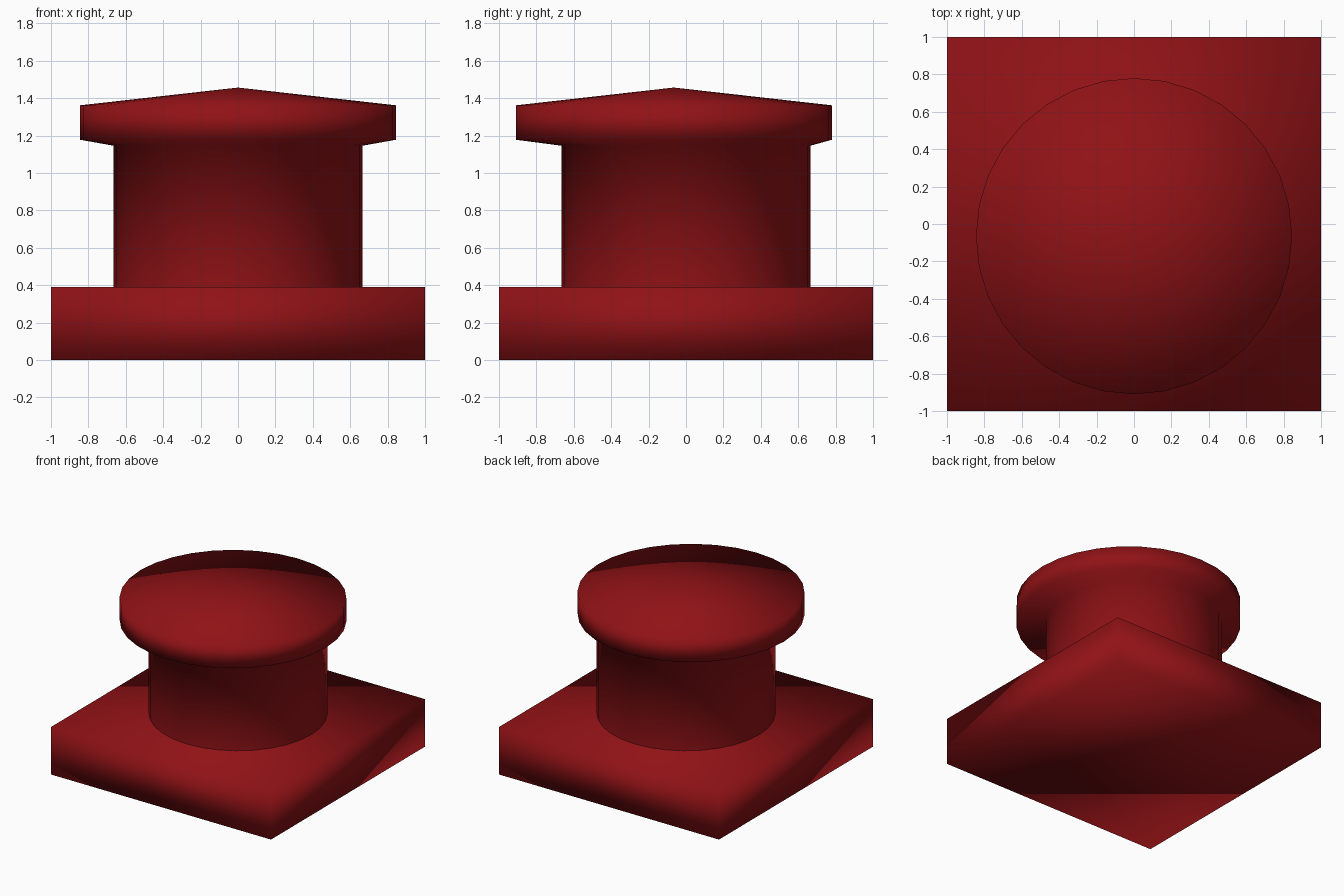
import bpy, bmesh
from math import sin, cos, pi

if "Cube" in bpy.data.objects:
    bpy.data.objects.remove(bpy.data.objects["Cube"])

SEGMENTS = 32
red = bpy.data.materials.new("dark_red")
red.diffuse_color = (0.28, 0.006, 0.008, 1)
red.use_nodes = True
red.node_tree.nodes["Principled BSDF"].inputs["Base Color"].default_value = red.diffuse_color


def finish(name, bm):
    """Turn a bmesh into a smooth shaded red object."""
    bmesh.ops.recalc_face_normals(bm, faces=bm.faces[:])
    for face in bm.faces:
        face.smooth = True
    mesh = bpy.data.meshes.new(name)
    bm.to_mesh(mesh)
    bm.free()
    mesh.materials.append(red)
    obj = bpy.data.objects.new(name, mesh)
    bpy.context.collection.objects.link(obj)
    return obj


# Square base slab
BASE_TOP = 0.39
bm = bmesh.new()
bmesh.ops.create_cube(bm, size=1)
for v in bm.verts:
    v.co.x *= 2
    v.co.y *= 2
    v.co.z = (v.co.z + 0.5) * BASE_TOP
finish("base", bm)

# Button: round stem flaring into a slightly off-centre cap with a low point
CAP_Y = -0.065
profile = [  # radius, centre y, height
    (0.665, 0, BASE_TOP),
    (0.665, 0, 1.146),
    (0.845, CAP_Y, 1.178),
    (0.845, CAP_Y, 1.362),
]
bm = bmesh.new()
rings = []
for radius, cy, z in profile:
    angles = [2 * pi * i / SEGMENTS for i in range(SEGMENTS)]
    rings.append([bm.verts.new((radius * cos(a), cy + radius * sin(a), z)) for a in angles])
for low, high in zip(rings, rings[1:]):
    for i in range(SEGMENTS):
        j = (i + 1) % SEGMENTS
        bm.faces.new((low[i], low[j], high[j], high[i]))
apex = bm.verts.new((0, CAP_Y, 1.457))
for i in range(SEGMENTS):
    bm.faces.new((rings[-1][i], rings[-1][(i + 1) % SEGMENTS], apex))
finish("button", bm)
